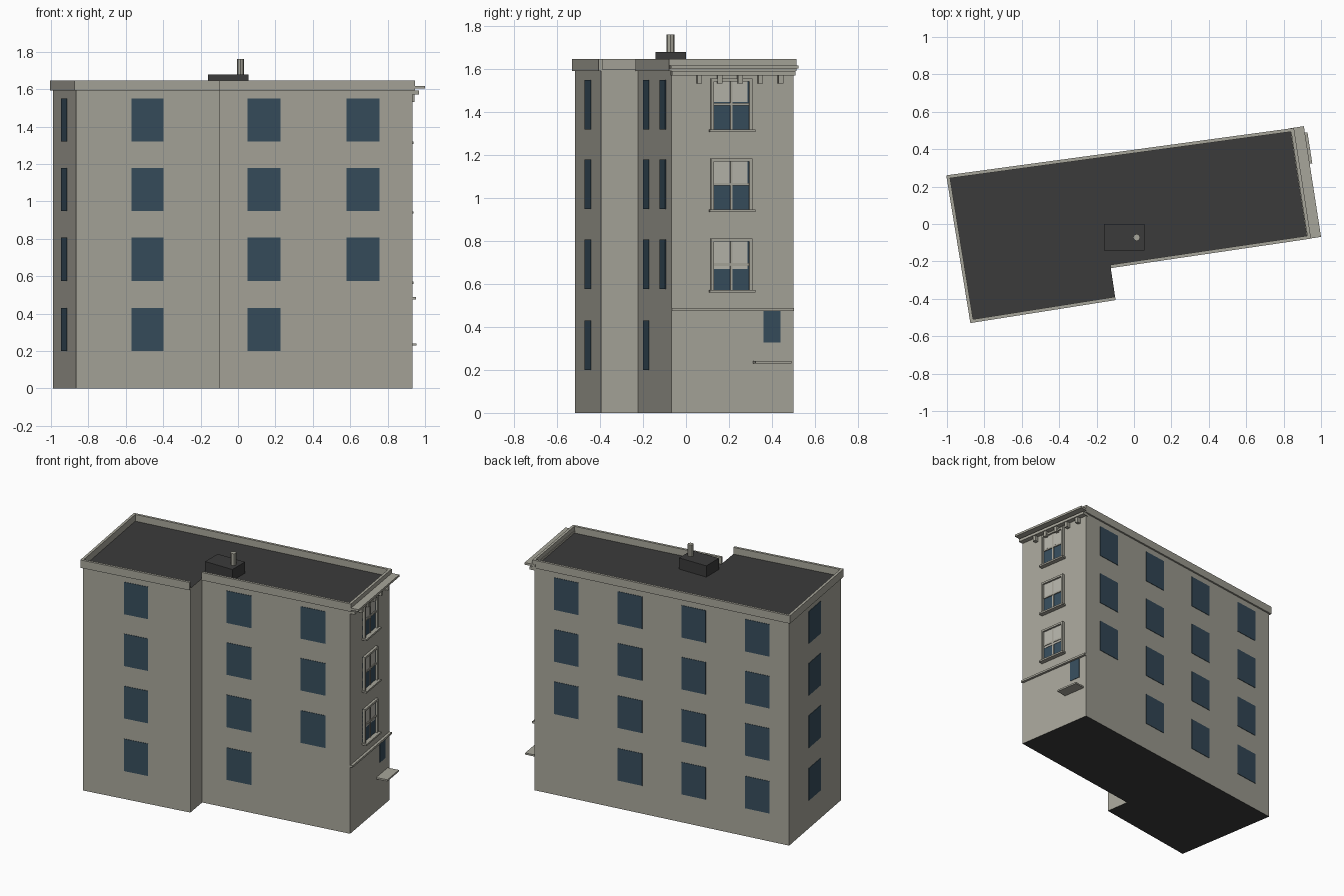
import bpy, bmesh
from mathutils import Vector

if "Cube" in bpy.data.objects:
    bpy.data.objects.remove(bpy.data.objects["Cube"])


def mat(name, r, g, b):
    m = bpy.data.materials.new(name)
    m.diffuse_color = (r, g, b, 1)
    m.use_nodes = True
    m.node_tree.nodes["Principled BSDF"].inputs["Base Color"].default_value = m.diffuse_color
    return m


STONE = mat("stone", 0.39, 0.38, 0.325)
GLASS = mat("blue glass", 0.038, 0.075, 0.108)
ROOF = mat("dark roofing", 0.043, 0.043, 0.043)
BLIND = mat("pale blind", 0.47, 0.46, 0.41)

# Footprint, counter-clockwise, starting at the inner corner of the step
FOOT = [Vector(p) for p in [(-0.126, -0.224), (0.933, -0.068), (0.845, 0.50),
                            (-0.99, 0.25), (-0.865, -0.516), (-0.10, -0.395)]]
FRONT_R, RIGHT, BACK, LEFT, FRONT_L = [(FOOT[i], FOOT[i + 1]) for i in range(5)]
ROOF_Z = 1.60


def finish(bm, name, *mats):
    bmesh.ops.recalc_face_normals(bm, faces=bm.faces)
    me = bpy.data.meshes.new(name)
    bm.to_mesh(me)
    bm.free()
    for m in mats:
        me.materials.append(m)
    ob = bpy.data.objects.new(name, me)
    bpy.context.collection.objects.link(ob)
    return ob


def prism(bm, pts, z0, z1):
    lo = [bm.verts.new((p[0], p[1], z0)) for p in pts]
    hi = [bm.verts.new((p[0], p[1], z1)) for p in pts]
    n = len(pts)
    bm.faces.new(lo[::-1])
    bm.faces.new(hi)
    for i in range(n):
        j = (i + 1) % n
        bm.faces.new((lo[i], lo[j], hi[j], hi[i]))


def wall_box(bm, wall, t0, t1, z0, z1, d0, d1):
    """Box on a wall: t along it (0..1), d outward from it."""
    a, b = wall
    u = b - a
    n = Vector((u.y, -u.x)).normalized()
    prism(bm, [a + u * t0 + n * d0, a + u * t1 + n * d0,
               a + u * t1 + n * d1, a + u * t0 + n * d1], z0, z1)


def ry(y):
    """Grid y to position along the right wall."""
    return (y + 0.068) / 0.568


def offset(path, d):
    """Open path moved outward with mitred corners."""
    out = []
    for i, p in enumerate(path):
        ns = []
        for a, b in ((i - 1, i), (i, i + 1)):
            if a >= 0 and b < len(path):
                u = path[b] - path[a]
                ns.append(Vector((u.y, -u.x)).normalized())
        m = sum(ns, Vector((0, 0))).normalized()
        out.append(p + m * (d / m.dot(ns[0])))
    return out


# Main building block: stone sides, dark roof and underside
bm = bmesh.new()
prism(bm, FOOT, 0, ROOF_Z)
bm.normal_update()
for f in bm.faces:
    f.material_index = 1 if abs(f.normal.z) > 0.5 else 0
finish(bm, "building_walls", STONE, ROOF)

# Parapet around the roof, open at the step
bm = bmesh.new()
outer, inner = offset(FOOT, 0.012), offset(FOOT, -0.006)
for i in range(5):
    prism(bm, [inner[i], outer[i], outer[i + 1], inner[i + 1]], 1.592, 1.648)
finish(bm, "parapet", STONE)

# Plain windows: (wall, start, end, skip ground floor)
FLOORS = [(0.20, 0.43), (0.576, 0.807), (0.95, 1.18), (1.32, 1.55)]


def tx(wall, x):
    return (x - wall[0].x) / (wall[1].x - wall[0].x)


columns = [(FRONT_L, tx(FRONT_L, -0.57), tx(FRONT_L, -0.40), False),
           (FRONT_R, tx(FRONT_R, 0.05), tx(FRONT_R, 0.227), False),
           (FRONT_R, tx(FRONT_R, 0.58), tx(FRONT_R, 0.757), True),
           (LEFT, 0.375, 0.605, False)]
columns += [(BACK, 0.077 + 0.25 * i, 0.173 + 0.25 * i, i == 0) for i in range(4)]
bm = bmesh.new()
for wall, t0, t1, skip in columns:
    for z0, z1 in FLOORS[1 if skip else 0:]:
        wall_box(bm, wall, t0, t1, z0, z1, -0.002, 0.003)
# small ground floor window on the street side
wall_box(bm, RIGHT, ry(0.36), ry(0.44), 0.327, 0.477, -0.002, 0.003)
finish(bm, "plain_windows", GLASS)

# Framed sash windows on the street side, blinds drawn to different heights
frames, panes, blinds = bmesh.new(), bmesh.new(), bmesh.new()
Y0, Y1 = 0.114, 0.306
for z0, z1, blind_z in ((0.57, 0.812, 0.67), (0.945, 1.185, 1.07), (1.318, 1.556, 1.447)):
    mid, zm, w = (Y0 + Y1) / 2, (z0 + z1) / 2, 0.014
    wall_box(panes, RIGHT, ry(Y0), ry(Y1), z0, z1, -0.002, 0.003)
    wall_box(blinds, RIGHT, ry(Y0 + w), ry(Y1 - w - 0.006), blind_z, z1 - w, 0.002, 0.005)
    for y0, y1, a, b, d in ((Y0, Y0 + w, z0, z1, 0.018), (Y1 - w, Y1, z0, z1, 0.018),
                            (Y0 + w, Y1 - w, z1 - w, z1, 0.018),
                            (mid - 0.005, mid + 0.005, z0, z1 - w, 0.009),
                            (Y0 + w, Y1 - w, zm - 0.006, zm + 0.006, 0.010),
                            (Y0 - 0.008, Y1 + 0.012, z0 - 0.01, z0 + 0.002, 0.033)):
        wall_box(frames, RIGHT, ry(y0), ry(y1), a, b, -0.002, d)
finish(frames, "sash_frames", STONE)
finish(panes, "sash_glass", GLASS)
finish(blinds, "window_blinds", BLIND)

# Cornice, brackets, string course and ledge on the street side
bm = bmesh.new()
wall_box(bm, RIGHT, ry(-0.079), ry(0.513), 1.603, 1.618, -0.01, 0.066)
wall_box(bm, RIGHT, ry(-0.07), ry(0.505), 1.572, 1.592, -0.01, 0.035)
finish(bm, "cornice", STONE)
bm = bmesh.new()
for i in range(5):
    y = 0.060 + 0.0945 * i
    wall_box(bm, RIGHT, ry(y - 0.011), ry(y + 0.011), 1.533, 1.573, -0.005, 0.028)
finish(bm, "cornice_brackets", STONE)
bm = bmesh.new()
wall_box(bm, RIGHT, 0, 1, 0.475, 0.489, -0.005, 0.018)
finish(bm, "string_course", STONE)
bm = bmesh.new()
wall_box(bm, RIGHT, ry(0.312), ry(0.478), 0.229, 0.241, -0.005, 0.08)
finish(bm, "door_ledge", STONE)

# Rooftop box and flue
bm = bmesh.new()
prism(bm, [(-0.16, -0.142), (0.055, -0.142), (0.055, 0.0), (-0.16, 0.0)], ROOF_Z - 0.01, 1.68)
finish(bm, "rooftop_box", ROOF)
bpy.ops.mesh.primitive_cylinder_add(vertices=8, radius=0.019, depth=0.1, location=(0.014, -0.072, 1.713))
flue = bpy.context.object
flue.name = "flue_pipe"
flue.data.materials.append(STONE)
